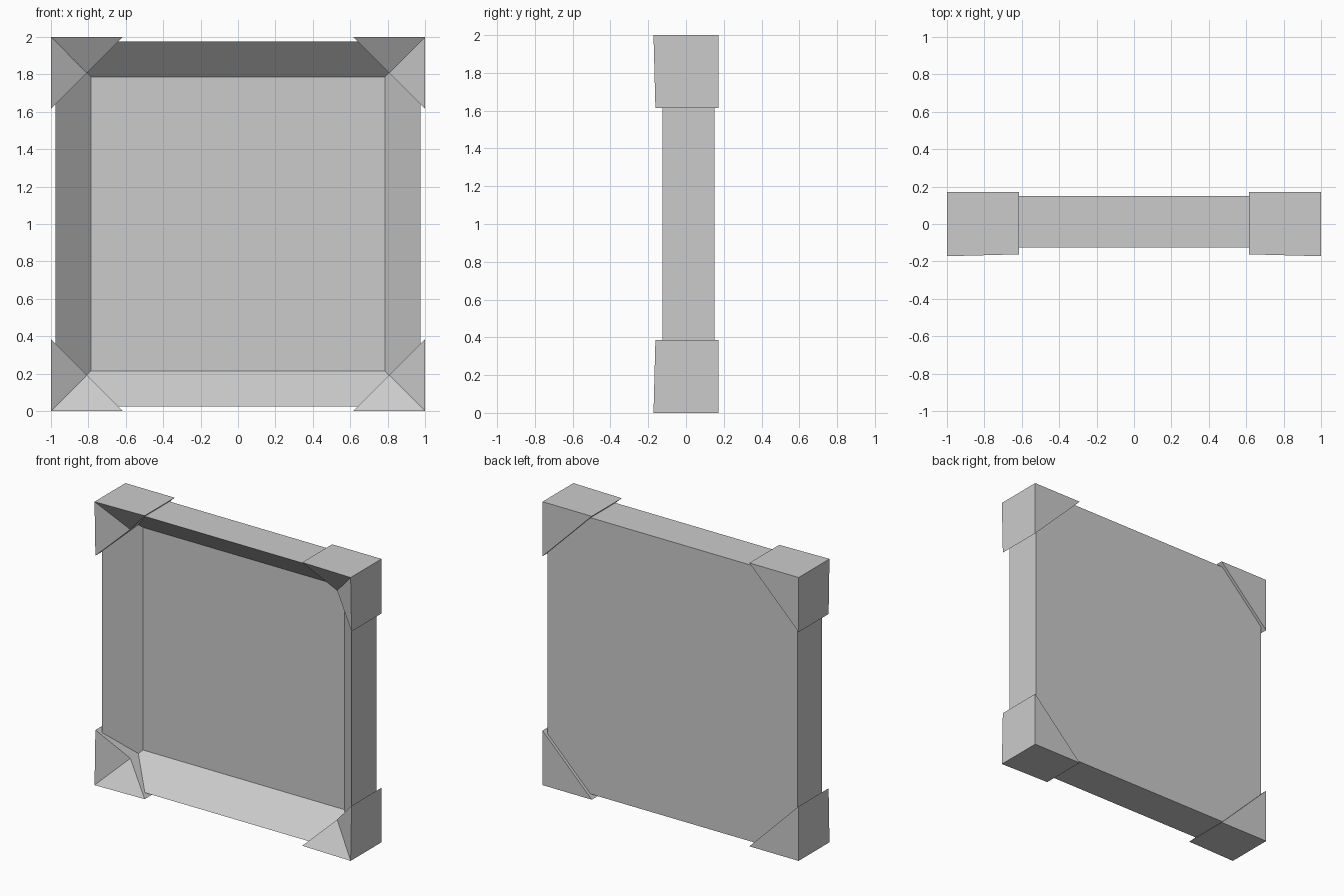
import bpy, bmesh
from mathutils import Matrix, Vector

if "Cube" in bpy.data.objects:
    bpy.data.objects.remove(bpy.data.objects["Cube"])


def finish(name, bm):
    bmesh.ops.recalc_face_normals(bm, faces=bm.faces)
    mesh = bpy.data.meshes.new(name)
    bm.to_mesh(mesh)
    bm.free()
    obj = bpy.data.objects.new(name, mesh)
    obj.location.z = 1
    bpy.context.collection.objects.link(obj)
    return obj


# Square tray: flat back, front sunk to a recessed floor with sloping walls
bm = bmesh.new()
bmesh.ops.create_cube(bm, size=1, matrix=Matrix.Translation((0, 0.0125, 0))
                      @ Matrix.Diagonal((1.95, 0.275, 1.95, 1)))
bm.normal_update()
front = min(bm.faces, key=lambda f: f.calc_center_median().y)
bmesh.ops.inset_region(bm, faces=[front], thickness=0.268)
for v in front.verts:
    v.co.y = 0.064
finish("tray_panel", bm)

# Triangular corner cap, its front creased along the diagonal to follow the tray
bm = bmesh.new()
outline = [(1, 1, -0.172), (0.615, 1, -0.162), (0.8075, 0.8075, -0.047), (1, 0.615, -0.162)]
fr = [bm.verts.new((x, y, z)) for x, z, y in outline]
bk = [bm.verts.new((x, 0.172, z)) for x, z, y in outline]
bm.faces.new((fr[0], fr[1], fr[2]))
bm.faces.new((fr[0], fr[2], fr[3]))
bm.faces.new(bk)
for i in range(4):
    j = (i + 1) % 4
    bm.faces.new((fr[i], fr[j], bk[j], bk[i]))
cap = finish("corner_caps", bm)
mirror = cap.modifiers.new("four_corners", 'MIRROR')
mirror.use_axis = (True, False, True)
